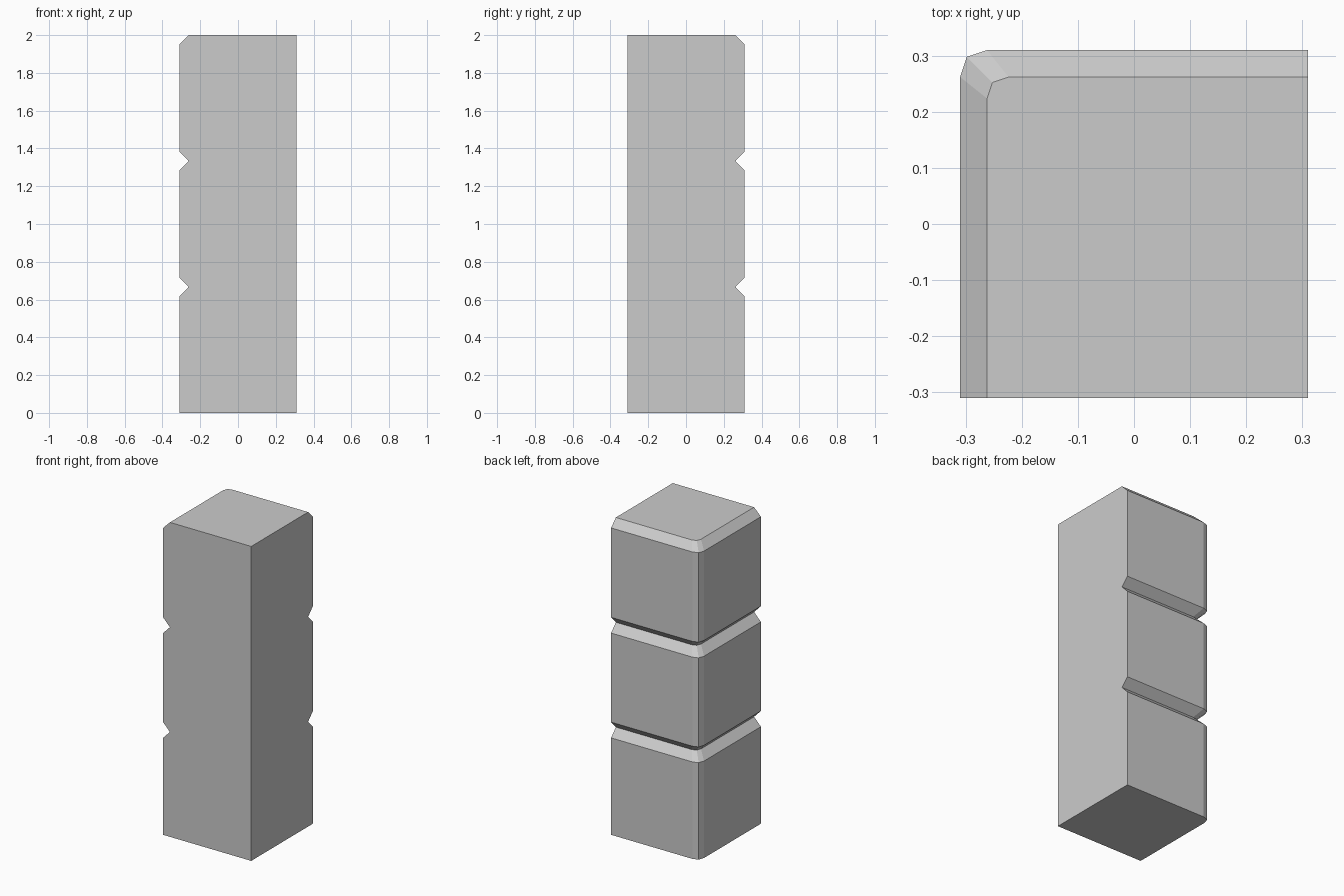
import bpy, bmesh

if "Cube" in bpy.data.objects:
    bpy.data.objects.remove(bpy.data.objects["Cube"])

H = 0.31          # half width
INSET = 0.048     # groove and chamfer depth
BLOCK = 2 / 3     # height of one block


def outline(inset):
    """Square section; only the back left corner is rounded and inset."""
    r = 0.048 - 0.2 * inset
    e = H - inset
    k = 0.25 * r
    return [(-e, -H), (H, -H), (H, e), (-e + r, e), (-e + k, e - k), (-e, e - r)]


# Stacked levels: straight block sides with a V groove between blocks
levels = [(0, 0)]
for i in (1, 2):
    z = i * BLOCK
    levels += [(z - 0.05, 0), (z, INSET), (z + 0.05, 0)]
levels += [(2 - INSET, 0), (2, INSET)]

# Loft the sections into one closed corner post
bm = bmesh.new()
rings = [[bm.verts.new((x, y, z)) for x, y in outline(d)] for z, d in levels]
n = len(rings[0])
for a, b in zip(rings, rings[1:]):
    for i in range(n):
        j = (i + 1) % n
        bm.faces.new((a[i], a[j], b[j], b[i]))
bm.faces.new(rings[0][::-1])
bm.faces.new(rings[-1])
bmesh.ops.recalc_face_normals(bm, faces=bm.faces)

mesh = bpy.data.meshes.new("corner_post")
bm.to_mesh(mesh)
bm.free()
bpy.context.collection.objects.link(bpy.data.objects.new("corner_post", mesh))
